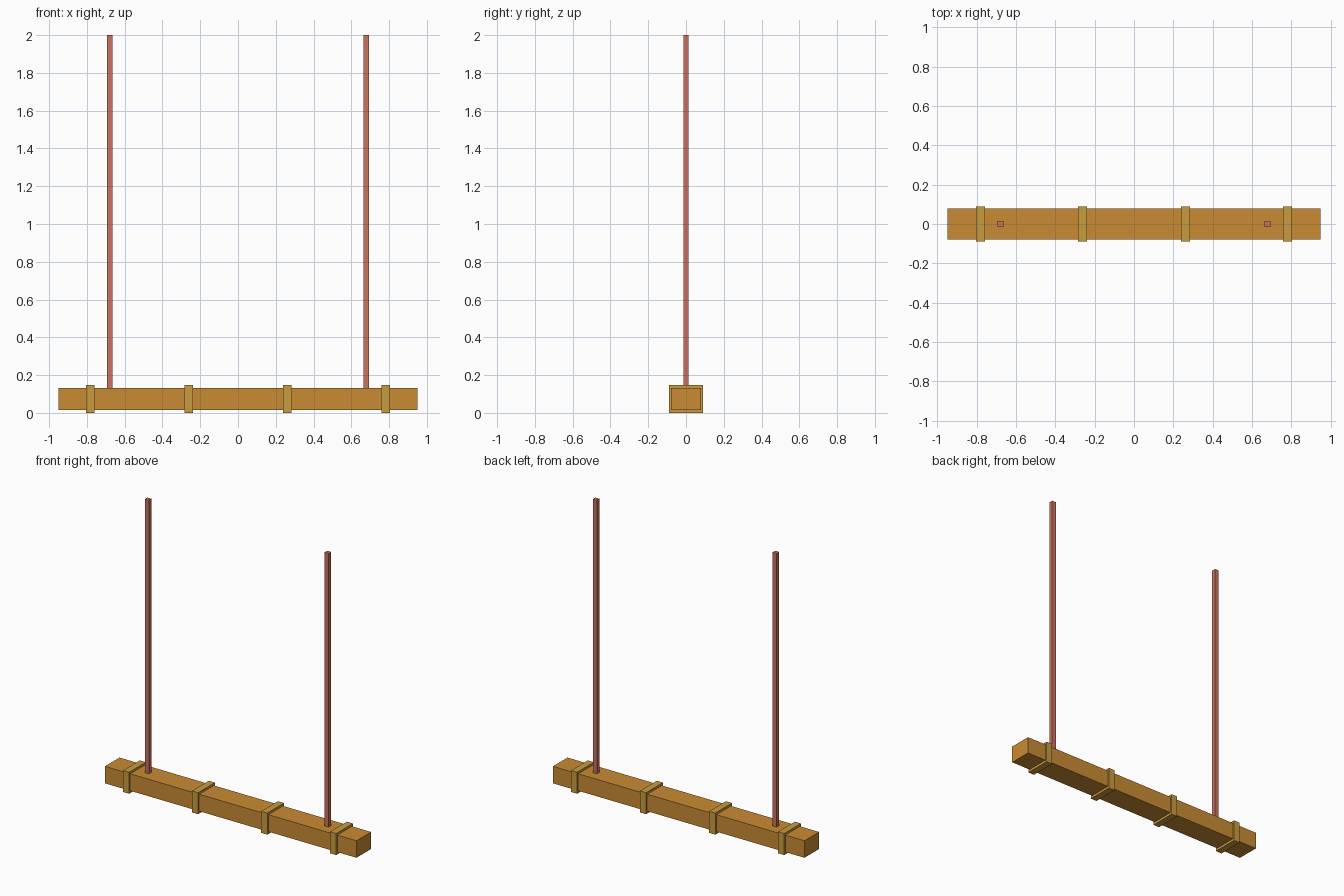
import bpy

cube = bpy.data.objects.get("Cube")
if cube:
    bpy.data.objects.remove(cube, do_unlink=True)


def srgb(r, g, b):
    return tuple((c / 255 / 12.92) if c < 11 else ((c / 255 + 0.055) / 1.055) ** 2.4
                 for c in (r, g, b)) + (1.0,)


def material(name, colour):
    mat = bpy.data.materials.new(name)
    mat.use_nodes = True
    mat.diffuse_color = colour
    mat.node_tree.nodes["Principled BSDF"].inputs["Base Color"].default_value = colour
    return mat


def box(name, x, size_x, size_y, z_low, z_high, mat):
    bpy.ops.mesh.primitive_cube_add(size=1, location=(x, 0, (z_low + z_high) / 2))
    obj = bpy.context.object
    obj.name = name
    obj.scale = (size_x, size_y, z_high - z_low)
    bpy.ops.object.transform_apply(location=False, rotation=False, scale=True)
    obj.data.materials.append(mat)
    return obj


wood = material("orange wood", srgb(201, 139, 51))
brass = material("dull gold", srgb(200, 156, 62))
red = material("faded red", srgb(204, 114, 96))

# Long wooden beam
box("beam", 0, 1.9, 0.157, 0.016, 0.132, wood)

for side, sign in (("left", 1), ("right", -1)):
    # Bands wrapped around the beam
    for place, x in (("inner", 0.261), ("outer", 0.782)):
        box(f"{side}_{place}_band", sign * x, 0.046, 0.18, 0, 0.147, brass)
    # Thin square hanging rod
    box(f"{side}_hanging_rod", sign * 0.679, 0.03, 0.028, 0.13, 2, red)
